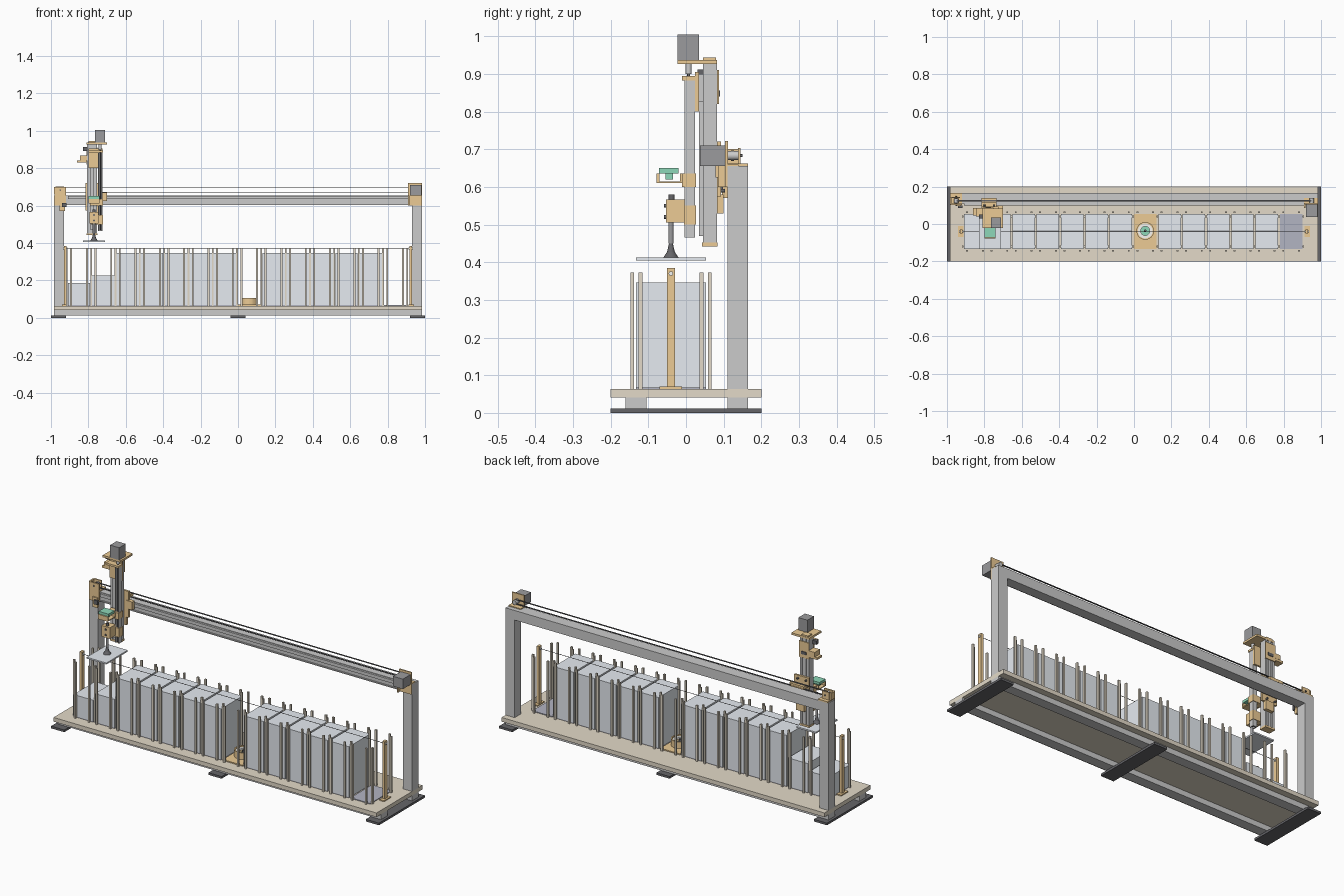
import bpy, bmesh, math
from mathutils import Matrix, Vector


def mat(name, r, g, b):
    m = bpy.data.materials.new(name)
    m.diffuse_color = (r, g, b, 1)
    return m


ORANGE = mat("printed_orange", 0.84, 0.60, 0.30)
TAN = mat("wood", 0.77, 0.70, 0.58)
DARK = mat("dark", 0.13, 0.13, 0.14)
MOTOR = mat("motor_grey", 0.33, 0.33, 0.34)
METAL = mat("aluminium", 0.73, 0.74, 0.76)
CARD = mat("card", 0.79, 0.83, 0.88)
MAT = mat("slot_mat", 0.45, 0.46, 0.54)
GREEN = mat("circuit_green", 0.27, 0.68, 0.48)
WHITE = mat("white", 0.93, 0.93, 0.9)


def finish(name, bm, m):
    me = bpy.data.meshes.new(name)
    bm.to_mesh(me)
    bm.free()
    o = bpy.data.objects.new(name, me)
    bpy.context.collection.objects.link(o)
    me.materials.append(m)
    return o


def add_box(bm, x0, x1, y0, y1, z0, z1):
    M = Matrix.Translation(((x0 + x1) / 2, (y0 + y1) / 2, (z0 + z1) / 2)) @ Matrix.Diagonal((x1 - x0, y1 - y0, z1 - z0, 1))
    bmesh.ops.create_cube(bm, size=1, matrix=M)


def boxes(name, m, *list_):
    bm = bmesh.new()
    for b in list_:
        add_box(bm, *b)
    return finish(name, bm, m)


def cyl(name, m, a, b, r, r2=None, n=24):
    a, b = Vector(a), Vector(b)
    d = b - a
    M = Matrix.Translation((a + b) / 2) @ d.to_track_quat('Z', 'Y').to_matrix().to_4x4()
    bm = bmesh.new()
    bmesh.ops.create_cone(bm, cap_ends=True, segments=n, radius1=r, radius2=r if r2 is None else r2, depth=d.length, matrix=M)
    for f in bm.faces:
        f.smooth = len(f.verts) == 4
    for e in bm.edges:
        e.smooth = all(f.smooth for f in e.link_faces)
    return finish(name, bm, m)


def ring(name, m, c, r0, r1, z0, z1, n=40):
    # closed tube from a spun rectangle
    bm = bmesh.new()
    pts = [(r0, z0), (r1, z0), (r1, z1), (r0, z1)]
    loops = [[bm.verts.new((c[0] + r * math.cos(t), c[1] + r * math.sin(t), z)) for r, z in pts]
             for t in (2 * math.pi * i / n for i in range(n))]
    for i in range(n):
        p, q = loops[i], loops[(i + 1) % n]
        for k in range(4):
            bm.faces.new((p[k], q[k], q[(k + 1) % 4], p[(k + 1) % 4]))
    bmesh.ops.recalc_face_normals(bm, faces=bm.faces)
    return finish(name, bm, m)


# base
for i, x in enumerate((-0.96, 0, 0.96)):
    boxes(f"foot_pad_{i}", DARK, (x - 0.04, x + 0.04, -0.2, 0.2, 0, 0.012))
boxes("base_rails", METAL, (-0.985, 0.985, -0.16, -0.105, 0.012, 0.041), (-0.985, 0.985, 0.11, 0.165, 0.012, 0.041))
boxes("base_board", TAN, (-0.985, 0.985, -0.2, 0.2, 0.041, 0.064))

# gantry frame
for s, n in ((-1, "left"), (1, "right")):
    a, b = sorted((s * 0.93, s * 0.985))
    boxes(n + "_post", METAL, (a, b, 0.11, 0.165, 0.041, 0.655))
boxes("top_beam", METAL, (-0.93, 0.93, 0.11, 0.165, 0.602, 0.655))
boxes("beam_guide_rail", METAL, (-0.91, 0.91, 0.099, 0.11, 0.634, 0.652), (-0.91, 0.91, 0.103, 0.11, 0.606, 0.612))
boxes("drive_belt", DARK, (-0.95, 0.95, 0.12, 0.128, 0.693, 0.696), (-0.95, 0.95, 0.12, 0.128, 0.669, 0.672))

# card slots: stacks, mats and corner rods
CY, HX, HY = -0.04, 0.06, 0.093
cell = lambda i: 0.06 + (i - 7) * 0.13
rods = bmesh.new()
for i in range(14):
    c = cell(i)
    if i != 7:
        boxes(f"slot_mat_{i}", MAT, (c - HX, c + HX, CY - HY, CY + HY, 0.064, 0.068))
        top = {0: 0.185, 1: 0.225, 13: 0}.get(i, 0.346)
        if top:
            boxes(f"card_stack_{i}", CARD, (c - HX, c + HX, CY - HY, CY + HY, 0.068, top))
    for sx in (-1, 1):
        for sy in (-1, 1):
            x, y = c + sx * 0.042, CY + sy * 0.103
            add_box(rods, x - 0.005, x + 0.005, y - 0.005, y + 0.005, 0.064, 0.373)
for i in range(15):
    x = cell(i) - 0.065
    for sy in (-1, 1):
        y = CY + sy * 0.081
        add_box(rods, x - 0.0045, x + 0.0045, y - 0.005, y + 0.005, 0.064, 0.373)
finish("guide_rods", rods, TAN)

# light barrier uprights
for s, n in ((-1, "left"), (1, "right")):
    a, b = sorted((s * 0.916, s * 0.931))
    boxes(n + "_barrier_upright", ORANGE, (a, b, -0.051, -0.029, 0.064, 0.385),
          (s * 0.926 - 0.014, s * 0.926 + 0.014, -0.07, -0.01, 0.064, 0.07))
    cyl(n + "_barrier_sensor", WHITE, (s * 0.912, CY, 0.37), (s * 0.935, CY, 0.37), 0.006, n=16)
cyl("light_beam", DARK, (-0.92, CY, 0.37), (0.92, CY, 0.37), 0.0015, n=6)

# scanner in the middle slot
C = (0.06, -0.037)
boxes("scanner_plate", ORANGE, (0.0, 0.12, CY - HY, CY + HY, 0.064, 0.07))
ring("scanner_housing", ORANGE, C, 0.040, 0.047, 0.07, 0.107)
ring("scanner_light_ring", WHITE, C, 0.024, 0.040, 0.09, 0.1)
cyl("scanner_floor", GREEN, (*C, 0.07), (*C, 0.082), 0.025)
boxes("scanner_camera", GREEN, (C[0] - 0.012, C[0] + 0.012, C[1] - 0.012, C[1] + 0.012, 0.082, 0.09))
cyl("scanner_lens", DARK, (*C, 0.09), (*C, 0.102), 0.007)

# horizontal drive motor, right end
boxes("drive_motor", MOTOR, (0.92, 0.98, 0.037, 0.104, 0.655, 0.71))
boxes("drive_motor_mount", ORANGE, (0.91, 0.985, 0.104, 0.111, 0.6, 0.722), (0.91, 0.985, 0.111, 0.14, 0.655, 0.66),
      (0.91, 0.917, 0.085, 0.111, 0.6, 0.655))
cyl("drive_pulley", METAL, (0.95, 0.104, 0.683), (0.95, 0.14, 0.683), 0.012)

# belt idler and end switch, left end
boxes("idler_bracket", ORANGE, (-0.98, -0.92, 0.102, 0.11, 0.6, 0.7), (-0.98, -0.92, 0.102, 0.165, 0.655, 0.662),
      (-0.975, -0.93, 0.138, 0.145, 0.662, 0.703), (-0.985, -0.977, 0.108, 0.145, 0.662, 0.7))
cyl("idler_pulley", METAL, (-0.95, 0.112, 0.683), (-0.95, 0.137, 0.683), 0.012)
cyl("idler_bolt", DARK, (-0.95, 0.098, 0.683), (-0.95, 0.15, 0.683), 0.004, n=12)
boxes("end_switch_holder", ORANGE, (-0.955, -0.925, 0.095, 0.11, 0.57, 0.625))
boxes("end_switch", DARK, (-0.94, -0.918, 0.085, 0.098, 0.592, 0.615))

# travelling carriage
boxes("carriage_block", METAL, (-0.815, -0.725, 0.092, 0.1, 0.628, 0.658))
boxes("carriage_plate", ORANGE, (-0.815, -0.725, 0.082, 0.093, 0.575, 0.72), (-0.79, -0.74, 0.082, 0.1, 0.53, 0.58),
      (-0.815, -0.735, 0.09, 0.14, 0.674, 0.68), (-0.815, -0.735, 0.112, 0.138, 0.68, 0.69),
      (-0.735, -0.70, 0.078, 0.1, 0.625, 0.67))
for i, x in enumerate((-0.8, -0.75)):
    for j, z in enumerate((0.59, 0.705)):
        cyl(f"carriage_bolt_{i}{j}", DARK, (x, 0.09, z), (x, 0.104, z), 0.005, n=12)

# vertical column with side slots and guide rail
boxes("z_column", METAL, (-0.808, -0.798, 0.045, 0.082, 0.445, 0.928), (-0.764, -0.754, 0.045, 0.082, 0.445, 0.928),
      (-0.798, -0.764, 0.05, 0.077, 0.445, 0.928), (-0.789, -0.773, 0.045, 0.082, 0.445, 0.928))
boxes("z_column_end_cap", ORANGE, (-0.81, -0.752, 0.043, 0.084, 0.442, 0.452))
boxes("z_guide_rail", METAL, (-0.789, -0.773, 0.035, 0.046, 0.47, 0.90))
boxes("z_top_plate", ORANGE, (-0.81, -0.70, -0.022, 0.082, 0.926, 0.937), (-0.80, -0.76, 0.045, 0.08, 0.937, 0.944))
boxes("z_motor", MOTOR, (-0.765, -0.71, -0.022, 0.035, 0.937, 1.005))
cyl("z_lead_screw", DARK, (-0.737, 0.007, 0.47), (-0.737, 0.007, 0.93), 0.004, n=12)
cyl("z_coupling", METAL, (-0.737, 0.007, 0.9), (-0.737, 0.007, 0.927), 0.008)
boxes("z_tube", METAL, (-0.749, -0.744, -0.004, 0.024, 0.465, 0.885), (-0.73, -0.725, -0.004, 0.024, 0.465, 0.885),
      (-0.744, -0.73, 0.016, 0.024, 0.465, 0.885))
boxes("z_slider", ORANGE, (-0.80, -0.722, -0.01, 0.026, 0.883, 0.894), (-0.80, -0.725, 0.024, 0.034, 0.8, 0.905))
boxes("z_slider_block", METAL, (-0.797, -0.765, 0.03, 0.048, 0.825, 0.9))
boxes("z_switch_arm", ORANGE, (-0.86, -0.81, 0.045, 0.085, 0.83, 0.842), (-0.845, -0.808, 0.04, 0.086, 0.842, 0.868),
      (-0.81, -0.75, 0.082, 0.087, 0.82, 0.91))
boxes("z_switch", DARK, (-0.83, -0.805, 0.03, 0.05, 0.892, 0.912), (-0.795, -0.765, 0.086, 0.09, 0.84, 0.856))

# tool head: arm, circuit board, pump block, suction cup
TX = -0.77
boxes("tool_arm", ORANGE, (-0.79, -0.722, -0.01, 0.027, 0.6, 0.636), (-0.80, -0.74, -0.078, -0.01, 0.61, 0.615),
      (-0.80, -0.74, -0.078, -0.07, 0.61, 0.636), (-0.80, -0.74, -0.016, -0.01, 0.61, 0.636),
      (-0.785, -0.722, -0.005, 0.027, 0.5, 0.55))
boxes("tool_circuit", GREEN, (-0.80, -0.74, -0.072, -0.02, 0.636, 0.65), (-0.785, -0.755, -0.055, -0.035, 0.62, 0.636))
boxes("tool_block", ORANGE, (-0.795, -0.745, -0.053, -0.043, 0.505, 0.566), (-0.795, -0.745, -0.043, -0.003, 0.505, 0.566))
for i, z in enumerate((0.52, 0.55)):
    cyl(f"tool_bolt_{i}", DARK, (TX, -0.058, z), (TX, -0.05, z), 0.005, n=12)
cyl("hose_fitting", DARK, (TX, -0.038, 0.566), (TX, -0.038, 0.58), 0.008)
cyl("suction_stem", MOTOR, (TX, CY, 0.45), (TX, CY, 0.505), 0.007)
cyl("suction_neck", DARK, (TX, CY, 0.425), (TX, CY, 0.45), 0.011, 0.005)
cyl("suction_cup", DARK, (TX, CY, 0.413), (TX, CY, 0.428), 0.02, 0.01)
boxes("held_card", CARD, (TX - HX, TX + HX, CY - HY, CY + HY, 0.404, 0.412))
